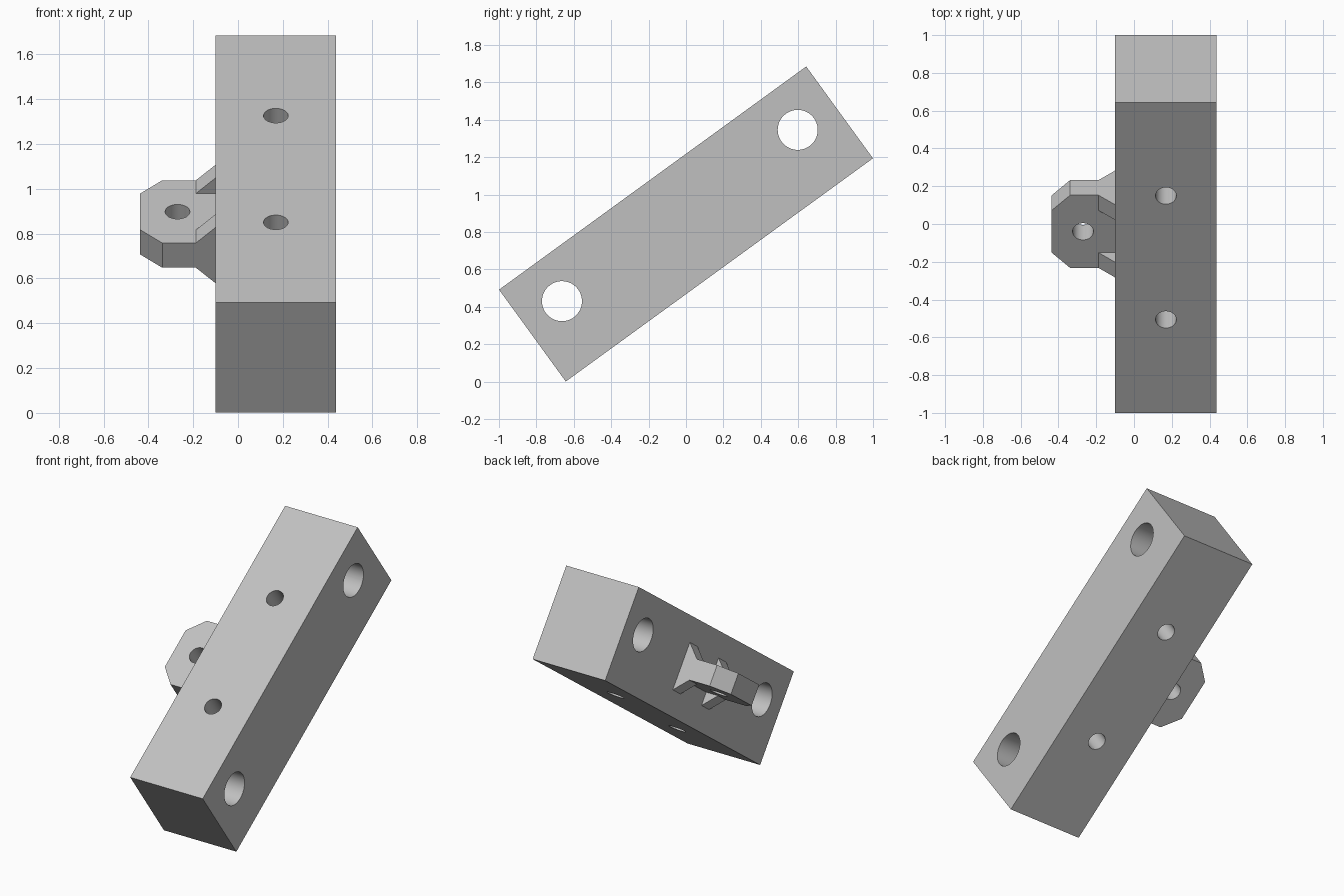
import bpy, bmesh, math
from mathutils import Matrix, Vector

if "Cube" in bpy.data.objects:
    bpy.data.objects.remove(bpy.data.objects["Cube"], do_unlink=True)

LENGTH, DEPTH, WIDTH = 2.03, 0.607, 0.538
BLOCK_X = 0.169
SIDE_X = BLOCK_X - WIDTH / 2      # block face that carries the lug
HALF_T = 0.068                    # half thickness of the lug
TILT = Matrix.Translation((0, 0, 0.843)) @ Matrix.Rotation(math.radians(36), 4, "X")

grey = bpy.data.materials.new("light_grey")
grey.use_nodes = True
grey.diffuse_color = (0.53, 0.53, 0.53, 1)
grey.node_tree.nodes["Principled BSDF"].inputs["Base Color"].default_value = grey.diffuse_color


def make_object(name, bm):
    bmesh.ops.recalc_face_normals(bm, faces=bm.faces)
    mesh = bpy.data.meshes.new(name)
    bm.to_mesh(mesh)
    bm.free()
    mesh.materials.append(grey)
    obj = bpy.data.objects.new(name, mesh)
    bpy.context.collection.objects.link(obj)
    return obj


def prism(bm, points, direction):
    """Extrude a closed outline along a direction."""
    face = bm.faces.new([bm.verts.new(p) for p in points])
    new = bmesh.ops.extrude_face_region(bm, geom=[face])["geom"]
    verts = [g for g in new if isinstance(g, bmesh.types.BMVert)]
    bmesh.ops.translate(bm, verts=verts, vec=Vector(direction))


def drill(obj, centre, radius, axis):
    """Cut a round through hole, along x or z."""
    bm = bmesh.new()
    turn = Matrix.Rotation(math.pi / 2, 4, "Y") if axis == "x" else Matrix()
    bmesh.ops.create_cone(bm, cap_ends=True, segments=48, radius1=radius, radius2=radius,
                          depth=1, matrix=Matrix.Translation(centre) @ turn)
    cutter = make_object("hole_cutter", bm)
    cutter.hide_render = True
    mod = obj.modifiers.new("hole", "BOOLEAN")
    mod.operation, mod.solver, mod.object = "DIFFERENCE", "EXACT", cutter
    bpy.context.view_layer.objects.active = obj
    bpy.ops.object.modifier_apply(modifier=mod.name)
    bpy.data.objects.remove(cutter, do_unlink=True)


# Main block with two cross holes and two small bolt holes
bm = bmesh.new()
bmesh.ops.create_cube(bm, size=1)
bmesh.ops.scale(bm, vec=(WIDTH, LENGTH, DEPTH), verts=bm.verts)
bmesh.ops.translate(bm, vec=(BLOCK_X, 0, 0), verts=bm.verts)
block = make_object("block", bm)
for side in (-1, 1):
    drill(block, (BLOCK_X, side * 0.779, 0.056), 0.107, "x")
    drill(block, (BLOCK_X, side * 0.405, 0), 0.055, "z")

# Side lug: plate with chamfered outer corners and a hole
half = [(SIDE_X + 0.01, 0.238), (-0.338, 0.238), (-0.438, 0.136)]
outline = half + [(x, -y) for x, y in reversed(half)]
bm = bmesh.new()
prism(bm, [(x, y, -HALF_T) for x, y in outline], (0, 0, 2 * HALF_T))
lug = make_object("side_lug", bm)
drill(lug, (-0.27, 0, 0), 0.055, "z")

# Four triangular gussets bracing the lug against the block
bm = bmesh.new()
for side in (-1, 1):
    for up in (-1, 1):
        triangle = [(-0.188, HALF_T), (SIDE_X, HALF_T), (SIDE_X, HALF_T + 0.086)]
        prism(bm, [(x, side * 0.238, up * z) for x, z in triangle], (0, -side * 0.1, 0))
gussets = make_object("lug_gussets", bm)

# Tilt everything and smooth the hole walls only
for obj in (block, lug, gussets):
    obj.data.transform(TILT)
    bpy.ops.object.select_all(action="DESELECT")
    obj.select_set(True)
    bpy.context.view_layer.objects.active = obj
    bpy.ops.object.shade_smooth_by_angle(angle=math.radians(30))
